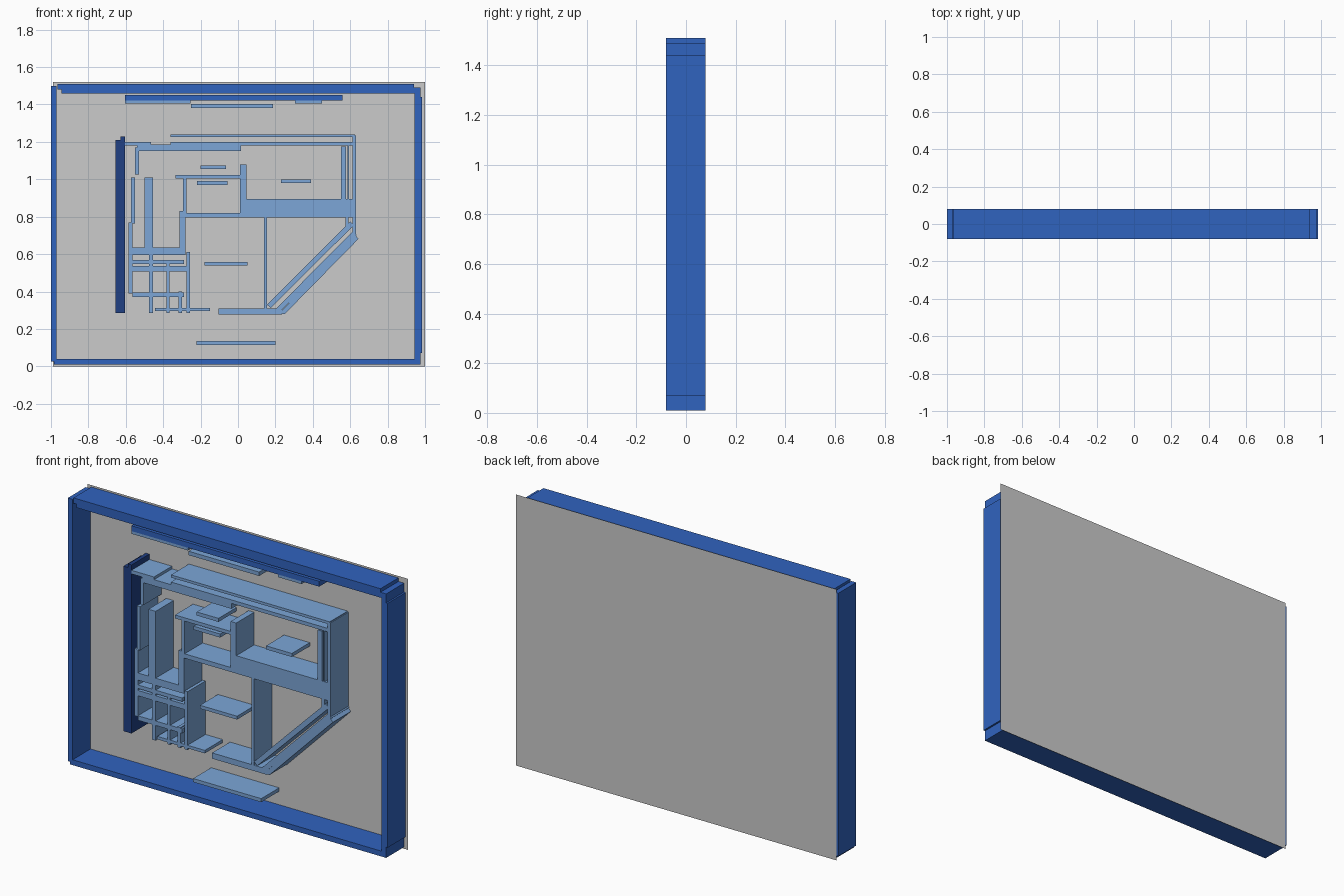
import bpy, bmesh

FRONT, BACK = -0.08, 0.079


def material(name, rgb):
    m = bpy.data.materials.new(name)
    m.diffuse_color = (*rgb, 1)
    return m


BLUE = material("blue", (0.03, 0.125, 0.52))
NAVY = material("navy", (0.014, 0.05, 0.23))
LIGHT = material("light_blue", (0.2, 0.38, 0.68))


def finish(name, bm, mat=None):
    bmesh.ops.recalc_face_normals(bm, faces=bm.faces)
    me = bpy.data.meshes.new(name)
    bm.to_mesh(me)
    bm.free()
    if mat:
        me.materials.append(mat)
    bpy.context.collection.objects.link(bpy.data.objects.new(name, me))


def prism(bm, outline):
    """Extrude an x-z outline from the front plane to the backing plate."""
    face = bm.faces.new([bm.verts.new((x, FRONT, z)) for x, z in outline])
    ext = bmesh.ops.extrude_face_region(bm, geom=[face], use_keep_orig=True)["geom"]
    for v in ext:
        if isinstance(v, bmesh.types.BMVert):
            v.co.y = BACK


def slabs(name, mat, rects):
    """Rectangles as (x0, x1, z0, z1)."""
    bm = bmesh.new()
    for x0, x1, z0, z1 in rects:
        prism(bm, [(x0, z0), (x1, z0), (x1, z1), (x0, z1)])
    finish(name, bm, mat)


# Thin backing plate
bm = bmesh.new()
bm.faces.new([bm.verts.new((x, 0.08, z)) for x, z in
              [(1, 0), (1, 1.52), (-0.99, 1.52), (-0.99, 0)]])
me_plate = bm
finish("backing_plate", me_plate)
# plate normal handled by recalculation

# Outer frame
slabs("frame_left", BLUE, [(-1.0, -0.97, 0.025, 1.5)])
slabs("frame_bottom", BLUE, [(-0.985, 0.975, 0.01, 0.04)])
slabs("frame_right", BLUE, [(0.945, 0.975, 0.01, 1.49), (0.955, 0.985, 0.07, 1.44)])
slabs("frame_top", BLUE, [(-0.965, 0.94, 1.48, 1.51), (-0.945, 0.965, 1.46, 1.49)])
slabs("upper_bar", BLUE, [(-0.605, 0.56, 1.42, 1.45)])
slabs("side_post", NAVY, [(-0.655, -0.61, 0.285, 1.21), (-0.627, -0.605, 0.285, 1.23)])

# Small free ledges
slabs("ledges", LIGHT, [
    (-0.605, -0.255, 1.405, 1.42), (-0.25, 0.187, 1.38, 1.402), (0.305, 0.45, 1.405, 1.42),
    (-0.2, -0.065, 1.055, 1.075), (-0.22, -0.055, 0.97, 0.99), (0.23, 0.39, 0.98, 1.0),
    (-0.18, 0.05, 0.538, 0.557), (-0.222, 0.2, 0.115, 0.135)])

# Upper walls
slabs("upper_walls", LIGHT, [
    (-0.36, 0.625, 1.225, 1.24), (-0.36, 0.615, 1.18, 1.2), (-0.605, -0.465, 1.18, 1.2),
    (-0.54, 0.015, 1.15, 1.185), (-0.55, -0.53, 1.025, 1.17)])

# Right-hand walls
slabs("right_walls", LIGHT, [
    (0.612, 0.63, 0.69, 1.235), (0.55, 0.578, 0.86, 1.175), (0.585, 0.593, 0.86, 1.185),
    (0.575, 0.592, 0.735, 0.8)])

# Middle walls
slabs("middle_walls", LIGHT, [
    (-0.335, 0.015, 1.003, 1.022), (0.01, 0.045, 0.82, 1.078), (0.03, 0.615, 0.795, 0.895),
    (-0.28, 0.045, 0.795, 0.82), (-0.295, -0.275, 0.81, 1.005), (-0.312, -0.28, 0.595, 0.83),
    (0.14, 0.155, 0.305, 0.8), (-0.105, 0.235, 0.278, 0.31)])

# Left-hand grid of narrow walls
slabs("left_grid", LIGHT, [
    (-0.572, -0.552, 0.765, 1.01), (-0.5, -0.455, 0.63, 1.01), (-0.477, -0.455, 0.285, 0.64),
    (-0.585, -0.565, 0.39, 0.768), (-0.57, -0.29, 0.595, 0.635), (-0.57, -0.29, 0.548, 0.568),
    (-0.57, -0.265, 0.507, 0.537), (-0.565, -0.29, 0.37, 0.395), (-0.275, -0.257, 0.285, 0.612),
    (-0.382, -0.365, 0.285, 0.55), (-0.318, -0.3, 0.285, 0.4), (-0.445, -0.15, 0.295, 0.312)])

# Slanted walls at lower right
bm = bmesh.new()
for outline in (
        [(0.155, 0.33), (0.175, 0.312), (0.62, 0.755), (0.6, 0.775)],
        [(0.195, 0.3), (0.222, 0.288), (0.635, 0.702), (0.617, 0.725)],
        [(0.218, 0.283), (0.25, 0.28), (0.645, 0.682), (0.628, 0.7)]):
    prism(bm, outline)
finish("slanted_walls", bm, LIGHT)
